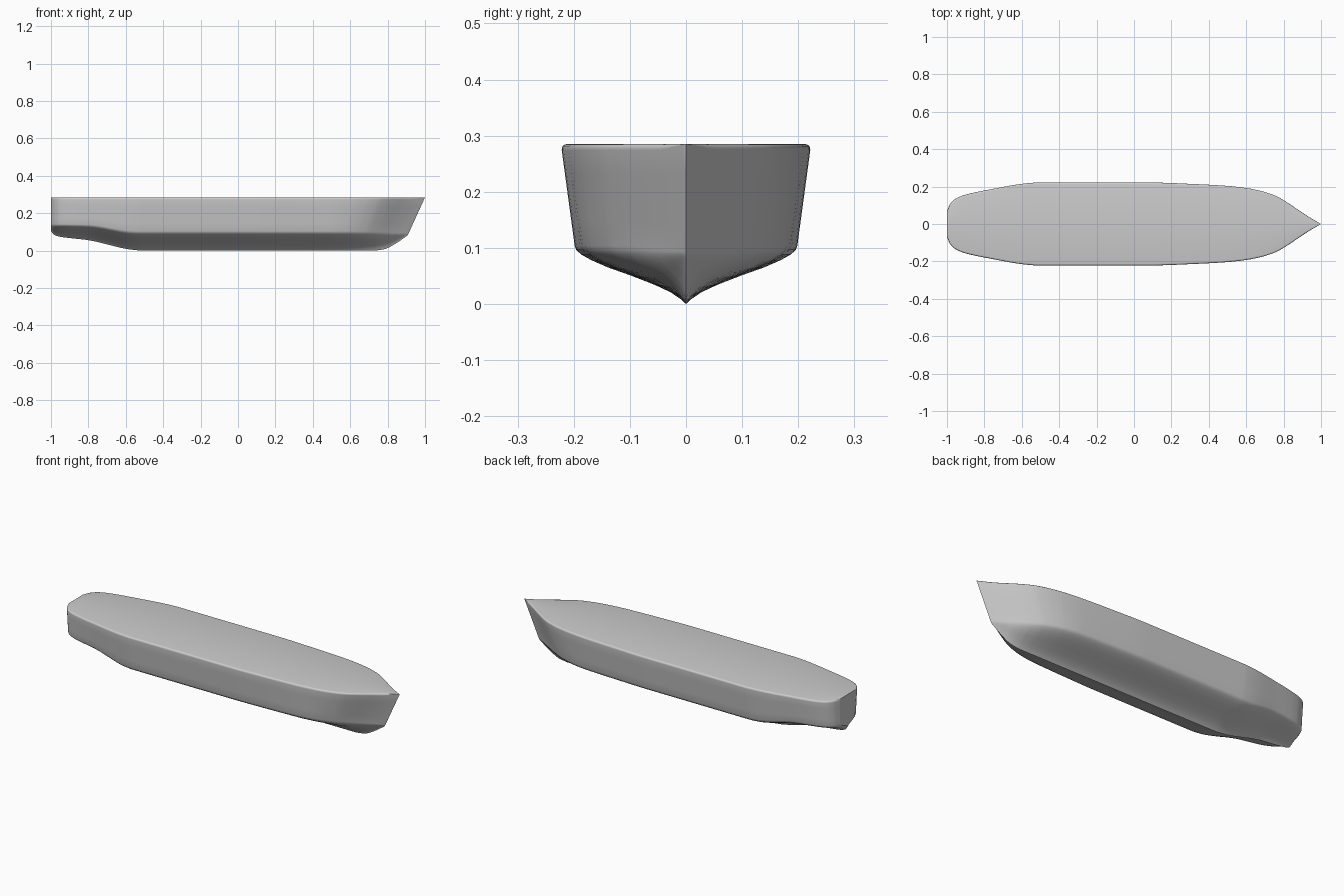
import bpy, bmesh, math

cube = bpy.data.objects.get("Cube")
if cube:
    bpy.data.objects.remove(cube)

# Hull lines: control points (station, value)
DECK_HALF = [(-1, .07), (-.985, .105), (-.96, .132), (-.92, .152), (-.87, .166), (-.75, .19),
             (-.6, .216), (-.52, .223), (.1, .223), (.3, .216), (.5, .205), (.62, .191),
             (.7, .173), (.76, .152), (.82, .118), (.9, .064), (.95, .031), (1, 0)]
CHINE_Z = [(-1, .14), (-.8, .136), (-.54, .1), (.8, .1), (1, .092)]
KEEL_Z = [(-1, .105), (-.985, .085), (-.95, .074), (-.8, .056), (-.56, .004), (-.5, 0),
          (.8, 0), (.87, .008), (.93, .036), (1, .08)]
RAKE = [(-1, 0), (.45, 0), (.75, .07), (1, .088)]
# Bottom section from keel to chine, as fractions of width and rise
BOTTOM = [(0, 0), (.05, .09), (.14, .21), (.28, .34), (.5, .51), (.7, .65), (.85, .78),
          (.94, .88), (.985, .96), (1, 1.04)]
DECK_Z = .285


def curve(points, t):
    """Smooth monotone interpolation through control points."""
    def secant(i):
        (a, u), (b, v) = points[i], points[i + 1]
        return (v - u) / (b - a)

    def slope(i):
        if i == 0 or i == len(points) - 1:
            return secant(min(i, len(points) - 2))
        p, q = secant(i - 1), secant(i)
        return 0 if p * q <= 0 else 2 * p * q / (p + q)

    i = max(k for k in range(len(points) - 1) if points[k][0] <= t)
    (a, u), (b, v) = points[i], points[i + 1]
    h = b - a
    s = (t - a) / h
    return (u * (1 + 2 * s) * (1 - s) ** 2 + v * s * s * (3 - 2 * s)
            + h * s * (1 - s) * ((1 - s) * slope(i) - s * slope(i + 1)))


def section(t):
    """Half section from keel, round the bilge, up the side to the deck centre."""
    half = curve(DECK_HALF, t)
    chine, keel, rake = curve(CHINE_Z, t), curve(KEEL_Z, t), curve(RAKE, t)
    ring = [(t - rake * (1.08 - .08 * v), half * .89 * u, keel + (chine - keel) * v)
            for u, v in BOTTOM]
    low = ring[-1][2]
    radius = min(.011, half * .25)
    side = [(k / 4, 0) for k in range(1, 4)]
    heights = [(low + (DECK_Z - radius - low) * f, inset) for f, inset in side]
    # Rounded deck edge
    for k in range(5):
        a = k * math.pi / 8
        heights.append((DECK_Z - radius + radius * math.sin(a), radius * (1 - math.cos(a))))
    for z, inset in heights:
        f = (z - low) / (DECK_Z - low)
        ring.append((t - rake * (1 - f), half * (.89 + .11 * f) - inset, z))
    ring.append((t, 0, DECK_Z))
    return ring


# Stations, closer together at the ends
stations = sorted({round(-math.cos(math.pi * k / 56), 4) for k in range(57)}
                  | {p[0] for p in DECK_HALF})

bm = bmesh.new()
rings = [[bm.verts.new(p) for p in section(t)] for t in stations]
for a, b in zip(rings, rings[1:]):
    for k in range(len(a) - 1):
        bm.faces.new((a[k], b[k], b[k + 1], a[k + 1]))
# Transom
bm.faces.new(rings[0])
bmesh.ops.remove_doubles(bm, verts=bm.verts, dist=.0002)

# Mirror across the centreline
both = bmesh.ops.duplicate(bm, geom=bm.verts[:] + bm.edges[:] + bm.faces[:])["geom"]
copies = [g for g in both if isinstance(g, bmesh.types.BMVert)]
for v in copies:
    v.co.y *= -1
bmesh.ops.reverse_faces(bm, faces=[g for g in both if isinstance(g, bmesh.types.BMFace)])
bmesh.ops.remove_doubles(bm, verts=bm.verts, dist=.0002)
bmesh.ops.recalc_face_normals(bm, faces=bm.faces)

mesh = bpy.data.meshes.new("hull")
bm.to_mesh(mesh)
bm.free()
hull = bpy.data.objects.new("hull", mesh)
bpy.context.collection.objects.link(hull)

# Plain grey paint
grey = bpy.data.materials.new("plain grey")
grey.use_nodes = True
colour = (.6, .6, .6, 1)
grey.diffuse_color = colour
grey.node_tree.nodes["Principled BSDF"].inputs["Base Color"].default_value = colour
mesh.materials.append(grey)

bpy.context.view_layer.objects.active = hull
hull.select_set(True)
bpy.ops.object.shade_smooth_by_angle(angle=math.radians(35))
